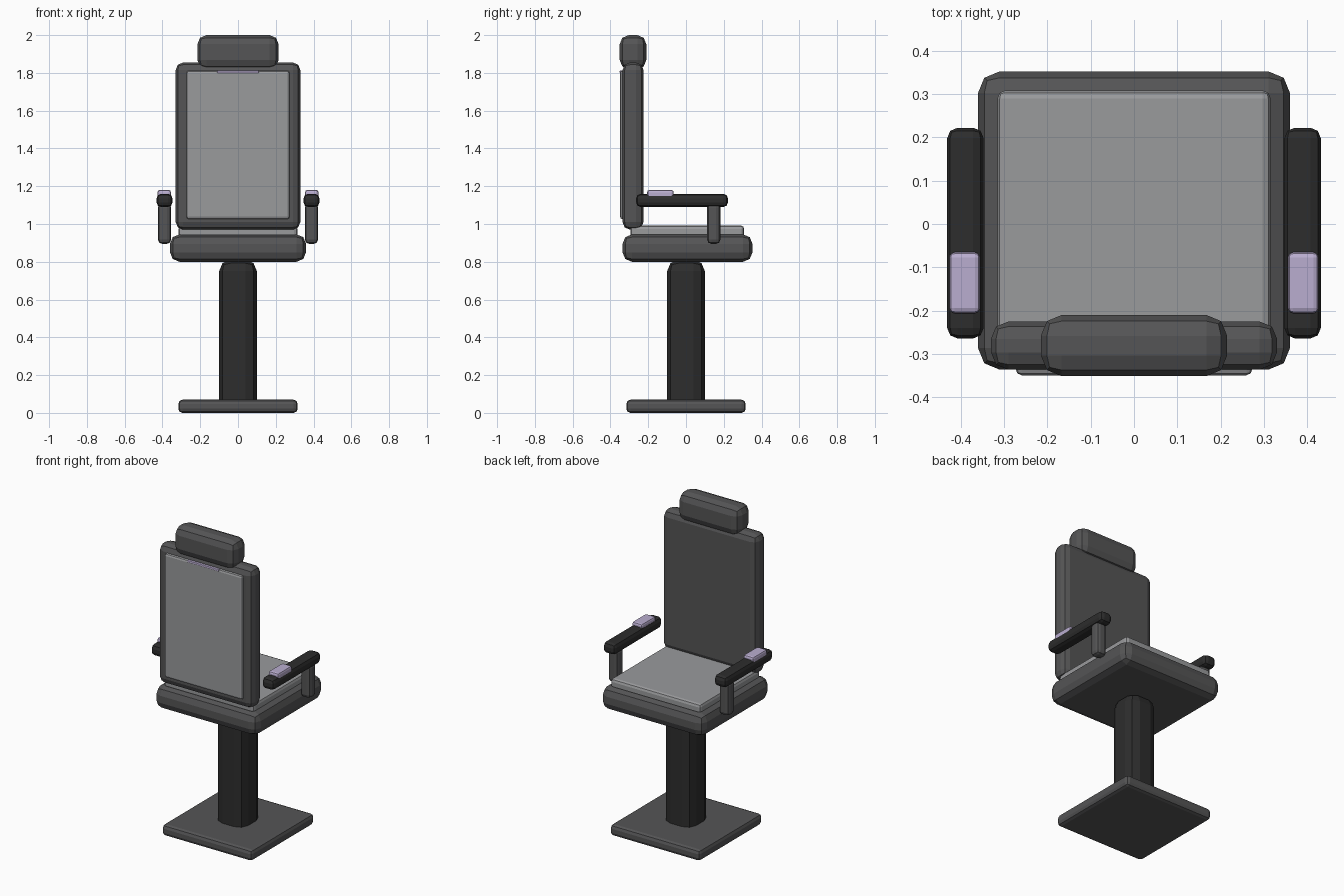
import bpy
import bmesh

if "Cube" in bpy.data.objects:
    bpy.data.objects.remove(bpy.data.objects["Cube"])


def colour(name, rgb):
    m = bpy.data.materials.new(name)
    m.diffuse_color = (*rgb, 1.0)
    m.use_nodes = True
    m.node_tree.nodes["Principled BSDF"].inputs["Base Color"].default_value = m.diffuse_color
    return m


DARK = colour("dark grey", (0.09, 0.09, 0.092))
BLACK = colour("soft black", (0.026, 0.026, 0.026))
LIGHT = colour("light grey", (0.32, 0.325, 0.335))
LILAC = colour("lilac", (0.49, 0.42, 0.63))


def padded_box(name, x, y, z, bevel, mat):
    """Box between (min, max) ranges with two-step bevelled edges."""
    bm = bmesh.new()
    bmesh.ops.create_cube(bm, size=1.0)
    for v in bm.verts:
        for i, (lo, hi) in enumerate((x, y, z)):
            v.co[i] = lo if v.co[i] < 0 else hi
    bmesh.ops.bevel(bm, geom=bm.edges[:], offset=bevel, segments=2,
                    profile=0.5, affect='EDGES', clamp_overlap=True)
    me = bpy.data.meshes.new(name)
    bm.to_mesh(me)
    bm.free()
    me.materials.append(mat)
    ob = bpy.data.objects.new(name, me)
    bpy.context.collection.objects.link(ob)
    return ob


# Base plate and column
padded_box("base_plate", (-0.316, 0.316), (-0.316, 0.316), (0, 0.07), 0.022, DARK)
padded_box("column", (-0.1, 0.1), (-0.1, 0.1), (0.002, 0.81), 0.06, BLACK)

# Seat and cushion
padded_box("seat", (-0.36, 0.36), (-0.336, 0.352), (0.80, 0.945), 0.05, DARK)
padded_box("seat_cushion", (-0.315, 0.315), (-0.295, 0.308), (0.93, 0.992), 0.018, LIGHT)

# Backrest, its outer panel and headrest
padded_box("backrest", (-0.33, 0.33), (-0.336, -0.225), (0.97, 1.855), 0.04, DARK)
padded_box("back_panel", (-0.273, 0.273), (-0.349, -0.30), (1.025, 1.812), 0.014, LIGHT)
padded_box("headrest", (-0.215, 0.215), (-0.351, -0.210), (1.82, 2.0), 0.048, DARK)
padded_box("neck_strip", (-0.11, 0.11), (-0.351, -0.33), (1.799, 1.812), 0.003, LILAC)

# Armrests, posts and pads on both sides
for side, s in (("left", -1), ("right", 1)):
    def span(a, b):
        return tuple(sorted((s * a, s * b)))
    padded_box(side + "_armrest", span(0.347, 0.431), (-0.264, 0.222), (1.09, 1.16), 0.024, BLACK)
    padded_box(side + "_arm_post", span(0.354, 0.424), (0.112, 0.182), (0.895, 1.11), 0.022, DARK)
    padded_box(side + "_arm_pad", span(0.355, 0.426), (-0.206, -0.065), (1.13, 1.18), 0.012, LILAC)
